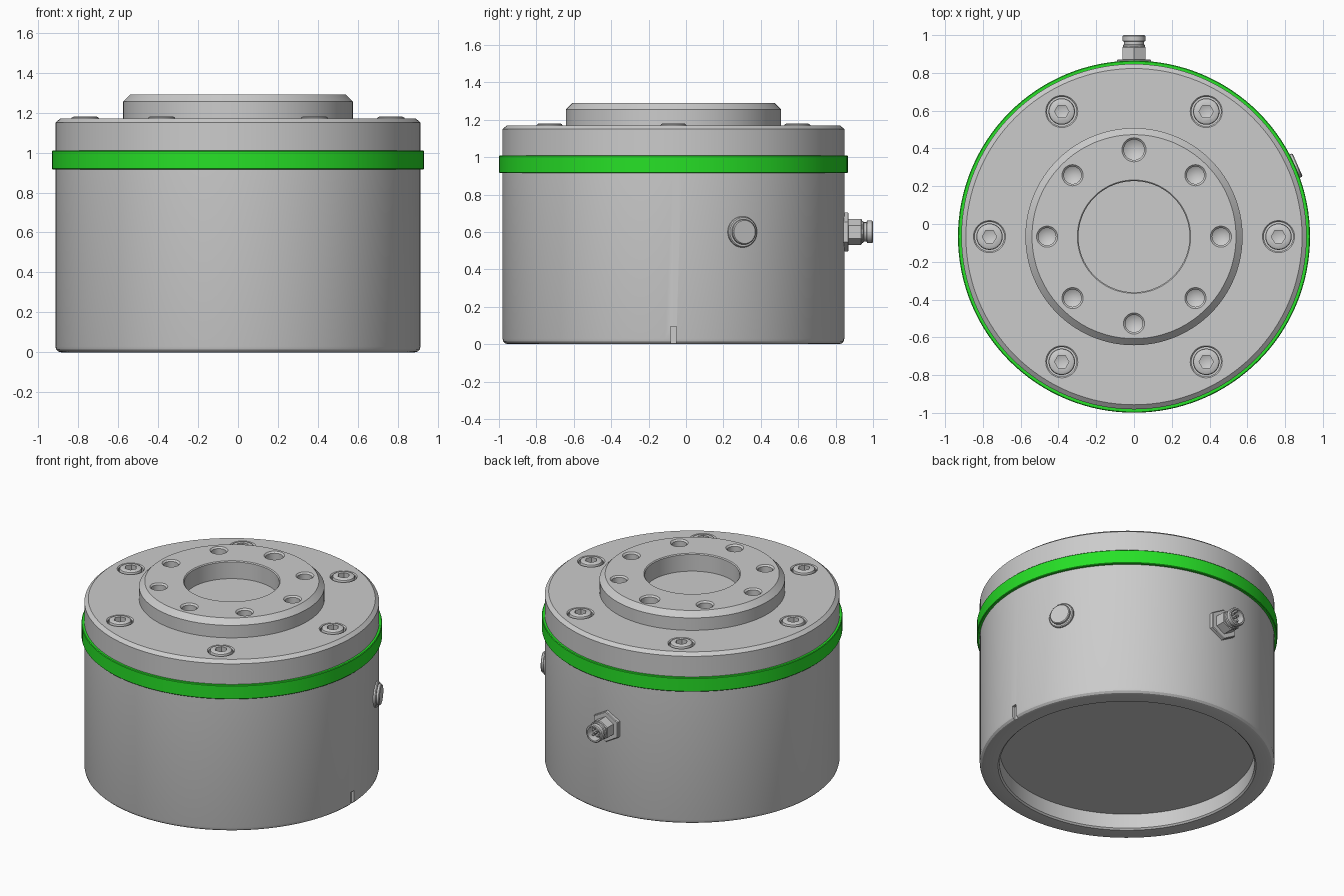
import bpy, bmesh
from math import cos, sin, pi, radians
from mathutils import Matrix

if "Cube" in bpy.data.objects:
    bpy.data.objects.remove(bpy.data.objects["Cube"])

CY = -0.067          # axis of the round body
AXIS = Matrix.Translation((0, CY, 0))


def lathe(name, profile, places=(AXIS,), seg=96, closed=False):
    """Revolve (radius, height) points round local z, once per place."""
    bm = bmesh.new()
    for m in places:
        rings = []
        for r, z in profile:
            if r == 0:
                rings.append([bm.verts.new(m @ Matrix.Translation((0, 0, z)).translation)])
            else:
                rings.append([bm.verts.new((m @ Matrix.Translation(
                    (r * cos(2 * pi * i / seg), r * sin(2 * pi * i / seg), z))).translation)
                    for i in range(seg)])
        pairs = list(zip(rings, rings[1:]))
        if closed:
            pairs.append((rings[-1], rings[0]))
        for a, b in pairs:
            for i in range(seg):
                j = (i + 1) % seg
                if len(a) == 1:
                    bm.faces.new((a[0], b[j], b[i]))
                elif len(b) == 1:
                    bm.faces.new((a[i], a[j], b[0]))
                else:
                    bm.faces.new((a[i], a[j], b[j], b[i]))
        if not closed:
            for end in (rings[0], rings[-1]):
                if len(end) > 1:
                    bm.faces.new(end)
    bmesh.ops.recalc_face_normals(bm, faces=bm.faces)
    mesh = bpy.data.meshes.new(name)
    bm.to_mesh(mesh)
    bm.free()
    ob = bpy.data.objects.new(name, mesh)
    bpy.context.collection.objects.link(ob)
    return ob


def activate(ob):
    bpy.ops.object.select_all(action='DESELECT')
    ob.select_set(True)
    bpy.context.view_layer.objects.active = ob


def cut(ob, cutter):
    mod = ob.modifiers.new("cut", 'BOOLEAN')
    mod.operation = 'DIFFERENCE'
    mod.solver = 'EXACT'
    mod.object = cutter
    activate(ob)
    bpy.ops.object.modifier_apply(modifier=mod.name)
    bpy.data.objects.remove(cutter)


def on_circle(radius, angles, z=0):
    return [AXIS @ Matrix.Rotation(radians(a), 4, 'Z') @ Matrix.Translation((radius, 0, z))
            for a in angles]


def radial(angle, z):
    """Frame whose local z points outward from the body axis."""
    return (AXIS @ Matrix.Translation((0, 0, z)) @ Matrix.Rotation(radians(angle), 4, 'Z')
            @ Matrix.Rotation(pi / 2, 4, 'Y'))


# Housing: rounded lower edge, recessed underside
housing = lathe("housing", [
    (0.79, 0.11), (0.79, 0.01), (0.80, 0), (0.884, 0), (0.899, 0.004),
    (0.910, 0.015), (0.914, 0.03), (0.914, 1.0)], seg=128)

# Alignment slot at the foot of the housing
bpy.ops.mesh.primitive_cube_add(size=1, location=(0.914, CY, 0.04))
slot = bpy.context.object
slot.scale = (0.04, 0.034, 0.11)
cut(housing, slot)

# Green band
band = lathe("green_band", [(0.90, 0.915), (0.928, 0.915), (0.932, 0.919),
                            (0.932, 1.006), (0.928, 1.01), (0.90, 1.01)],
             seg=128, closed=True)
green = bpy.data.materials.new("green")
green.diffuse_color = (0.02, 0.75, 0.02, 1)
green.use_nodes = True
green.node_tree.nodes["Principled BSDF"].inputs["Base Color"].default_value = green.diffuse_color
band.data.materials.append(green)

# Lid with counterbores
lid = lathe("lid", [(0.575, 1.0), (0.914, 1.0), (0.914, 1.15), (0.89, 1.17), (0.575, 1.17)],
            seg=128, closed=True)
bolt_places = on_circle(0.765, range(0, 360, 60))
cut(lid, lathe("counterbores", [(0.078, 1.09), (0.078, 1.163), (0.095, 1.18)],
               bolt_places, 40))

# Cap screws with hex sockets
bolts = lathe("cap_screws", [(0.07, 1.09), (0.07, 1.168), (0.067, 1.175), (0.058, 1.18)],
              bolt_places, 40)
cut(bolts, lathe("sockets", [(0, 1.125), (0.038, 1.14), (0.038, 1.20)], bolt_places, 6))

# Raised mounting hub with central recess
hub = lathe("mounting_hub", [
    (0.294, 1.17), (0.294, 1.284), (0.30, 1.29), (0.54, 1.29),
    (0.575, 1.255), (0.575, 1.0)], seg=128)


def drill(r, depth):
    return [(0, 1.29 - depth - r * 0.6), (r, 1.29 - depth), (r, 1.28),
            (r + 0.01, 1.29), (r + 0.01, 1.31)]


cut(hub, lathe("threaded_holes", drill(0.046, 0.12),
               on_circle(0.46, [a for a in range(0, 360, 45) if a != 90]), 32))
cut(hub, lathe("locating_hole", drill(0.054, 0.12), on_circle(0.46, [90]), 32))

# Round plug on the right side
plug = lathe("side_plug", [(0.083, 0.89), (0.083, 0.922), (0.078, 0.928), (0.067, 0.928),
                           (0.067, 0.941), (0.062, 0.946)], [radial(23.7, 0.6)], 48)

# Connector on the back: flange, nut, grooved sleeve, pins
back = radial(90, 0.6)
flange = lathe("connector_flange", [(0.105, 0.90), (0.105, 0.932), (0.100, 0.937)], [back], 6)
nut = lathe("connector_nut", [(0.07, 0.93), (0.07, 1.002), (0.065, 1.007)], [back], 6)
sleeve = lathe("connector_sleeve", [
    (0.058, 0.99), (0.058, 1.014), (0.052, 1.018), (0.052, 1.032), (0.060, 1.036),
    (0.060, 1.062), (0.055, 1.067), (0.046, 1.067), (0.046, 1.012)], [back], 40)
pins = lathe("connector_pins", [(0.007, 1.01), (0.007, 1.048), (0.003, 1.054)],
             [back @ Matrix.Rotation(radians(a), 4, 'Z') @ Matrix.Translation((0.024, 0, 0))
              for a in range(45, 360, 90)] + [back], 12)

# Keying rib inside the sleeve
bpy.ops.mesh.primitive_cube_add(size=1)
key = bpy.context.object
key.name = "connector_key"
key.matrix_world = back @ Matrix.Translation((-0.041, 0, 1.035)) @ Matrix.Diagonal(
    (0.014, 0.012, 0.05, 1))

# Smooth the round parts, keep edges crisp
for ob in (housing, band, lid, bolts, hub, plug, flange, nut, sleeve, pins):
    activate(ob)
    bpy.ops.object.shade_smooth_by_angle(angle=radians(30))
